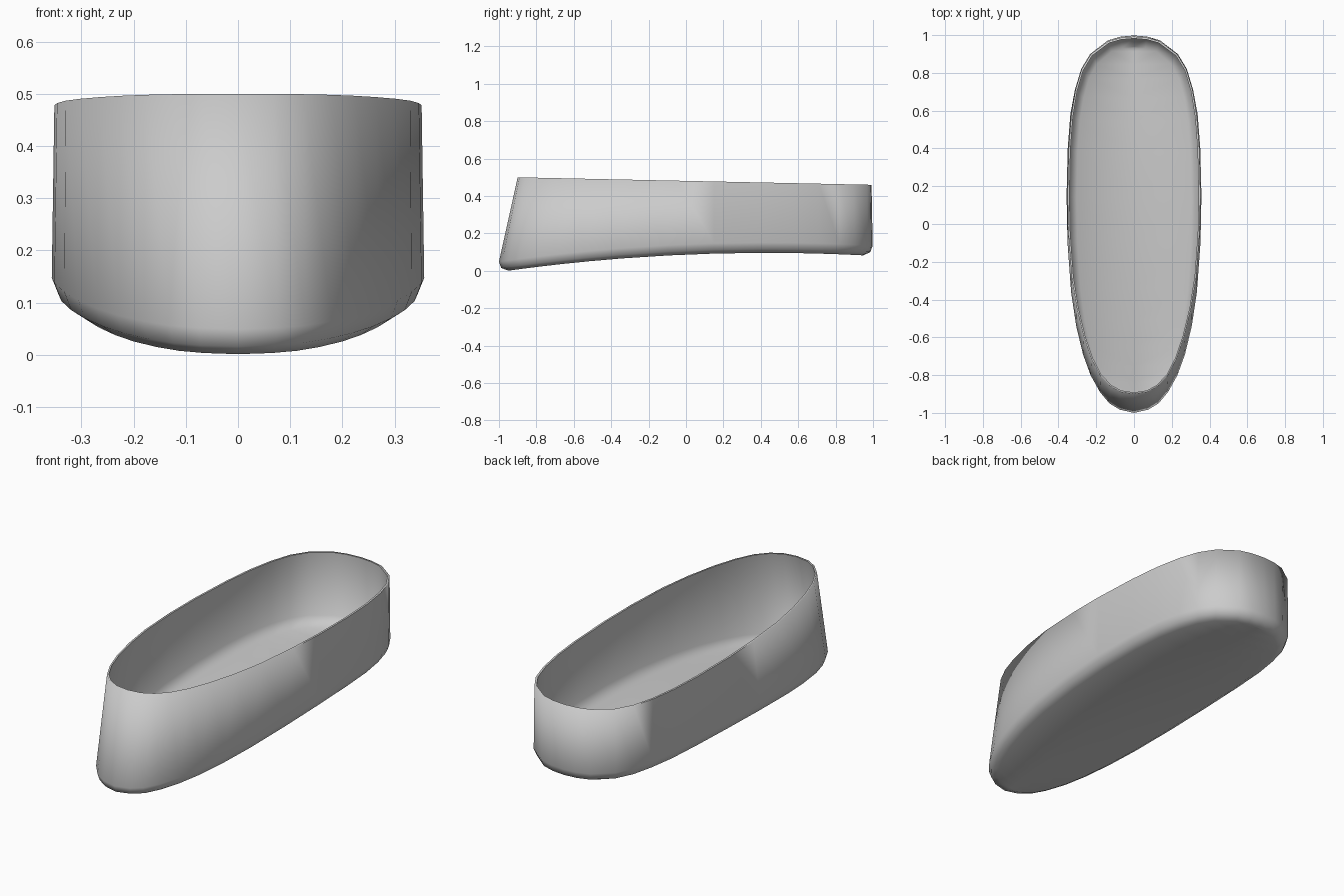
import bpy, bmesh, math

if "Cube" in bpy.data.objects:
    bpy.data.objects.remove(bpy.data.objects["Cube"])

# Half outlines (x, y), front to back
RIM = [(0, -.9), (.07, -.89), (.125, -.86), (.178, -.805), (.225, -.715), (.265, -.6),
       (.302, -.45), (.33, -.28), (.347, -.05), (.352, .15), (.346, .4), (.333, .57),
       (.31, .71), (.277, .82), (.228, .9), (.135, .968), (.07, .986), (0, .992)]
BASE = [(0, -1), (.075, -.983), (.13, -.95), (.18, -.89), (.23, -.8), (.27, -.69),
        (.306, -.54), (.333, -.36), (.352, -.1), (.357, .15), (.351, .4), (.337, .58),
        (.313, .71), (.28, .82), (.232, .9), (.138, .972), (.07, .992), (0, .998)]


def floor_z(y):
    return .087 + .043 * y - .050 * y * y


def rim_z(y):
    return .481 - .0212 * y


bm = bmesh.new()


def ring(half, height, sx=1, sy=1):
    pts = half + [(-x, y) for x, y in half[-2:0:-1]]
    return [bm.verts.new((x * sx, y * sy, height(y * sy))) for x, y in pts]


def bridge(rings):
    for a, b in zip(rings, rings[1:]):
        for i in range(len(a)):
            j = (i + 1) % len(a)
            bm.faces.new((a[i], b[i], b[j], a[j]))


def fill(loop, height):
    """Arched floor, in strips across the hull with a centre line."""
    n, h = len(loop), len(loop) // 2
    mid = [loop[0]] + [bm.verts.new((0, v.co.y, height(v.co.y))) for v in loop[1:h]] + [loop[h]]
    for s in (1, -1):
        side = [loop[s * i % n] for i in range(h + 1)]
        for i in range(h):
            bm.faces.new(list(dict.fromkeys((mid[i], side[i], side[i + 1], mid[i + 1]))))


# Outside: walls, rounded lower edge, underside
outer = [ring(RIM, rim_z),
         ring(BASE, lambda y: floor_z(y) + .055),
         ring(BASE, lambda y: floor_z(y) + .02, .96, .988),
         ring(BASE, floor_z, .87, .95)]
bridge(outer)
fill(outer[-1], floor_z)

# Inside: thin lip, walls and rounded floor
inner = [outer[0],
         ring(RIM, rim_z, .972, .99),
         ring(BASE, lambda y: floor_z(y) + .055, .972, .99),
         ring(BASE, lambda y: floor_z(y) + .015, .85, .94)]
bridge(inner)
fill(inner[-1], lambda y: floor_z(y) + .01)

bmesh.ops.recalc_face_normals(bm, faces=bm.faces)
mesh = bpy.data.meshes.new("hull_shell")
bm.to_mesh(mesh)
bm.free()
hull = bpy.data.objects.new("hull_shell", mesh)
bpy.context.collection.objects.link(hull)

# Soft shading all round, including the lip
bpy.context.view_layer.objects.active = hull
hull.select_set(True)
bpy.ops.object.shade_smooth_by_angle(angle=math.radians(89))
